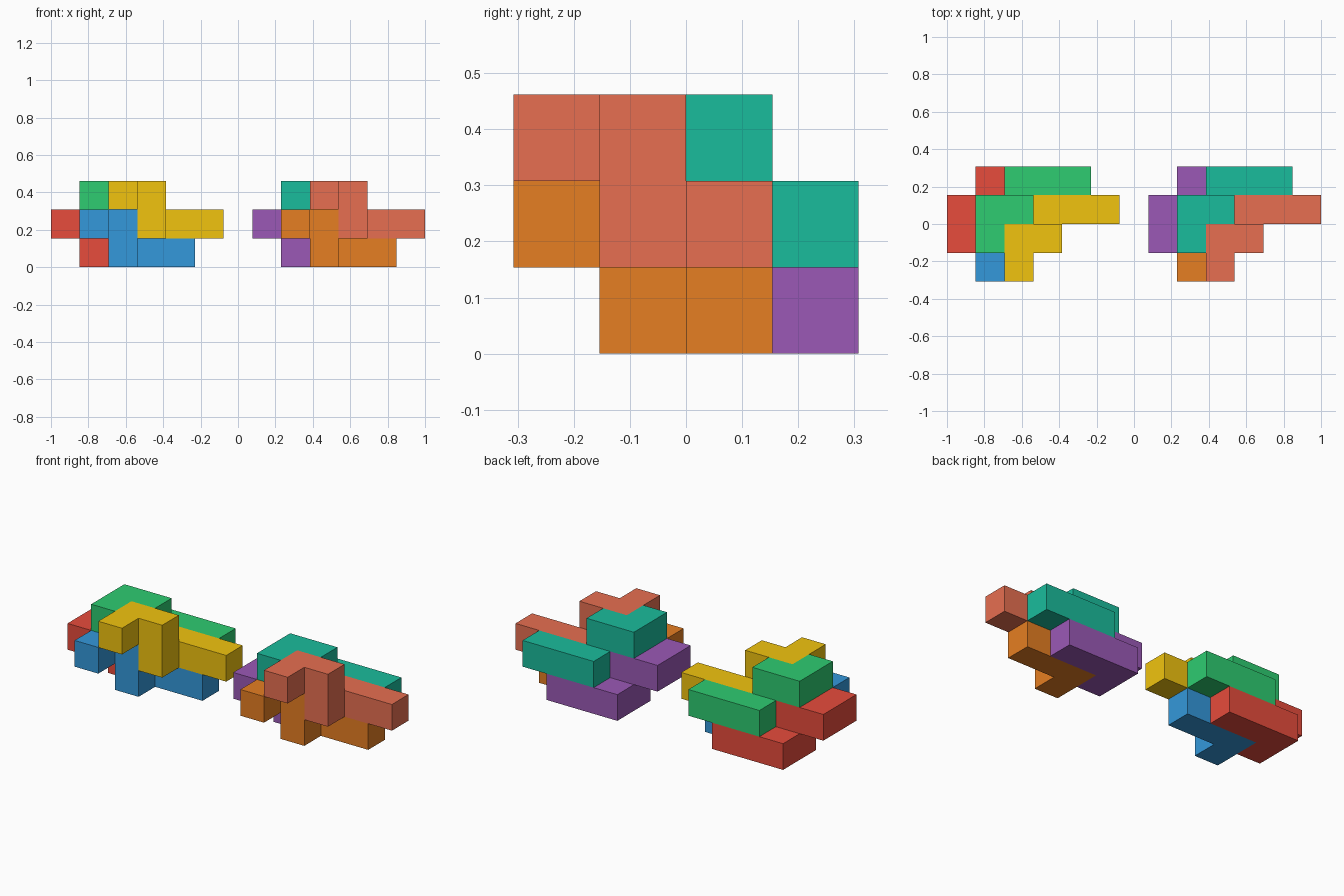
import bpy
import bmesh
import math
from mathutils import Vector

if "Cube" in bpy.data.objects:
    bpy.data.objects.remove(bpy.data.objects["Cube"])

U = 2 / 13  # edge of one cube cell

# One seven-cube piece; every piece is a shifted copy of it
PIECE = [(2, 0, 2), (2, 1, 2), (3, 1, 2), (3, 1, 1), (3, 2, 1), (4, 2, 1), (5, 2, 1)]
SHIFTS = {"upper_front": (0, 0, 0), "upper_back": (-1, 1, 0),
          "lower_front": (-1, 0, -1), "lower_back": (-2, 1, -1)}
CLUSTERS = {
    "left": (0, ["f1c40f", "2ecc71", "3498db", "e74c3c"]),
    "right": (7, ["e76f51", "1abc9c", "e67e22", "9b59b6"]),
}


def make_material(name, code):
    srgb = [int(code[i:i + 2], 16) / 255 for i in (0, 2, 4)]
    mat = bpy.data.materials.new(name)
    mat.diffuse_color = [((c + 0.055) / 1.055) ** 2.4 for c in srgb] + [1]
    mat.use_nodes = True
    mat.node_tree.nodes["Principled BSDF"].inputs["Base Color"].default_value = mat.diffuse_color
    return mat


def make_piece(name, cells, mat):
    bm = bmesh.new()
    cells = set(cells)
    # Outer faces only: skip any side shared with a neighbouring cell
    for cell in cells:
        for axis in range(3):
            for sign in (-1, 1):
                n = Vector((0, 0, 0))
                n[axis] = sign
                if tuple(int(c + d) for c, d in zip(cell, n)) in cells:
                    continue
                a = Vector((0, 0, 0))
                a[(axis + 1) % 3] = 0.5
                b = n.cross(a)
                mid = Vector(cell) + Vector((0.5, 0.5, 0.5)) + n * 0.5
                corners = (mid - a - b, mid + a - b, mid + a + b, mid - a + b)
                bm.faces.new([bm.verts.new((p.x * U - 1, (p.y - 2) * U, p.z * U))
                              for p in corners])
    bmesh.ops.remove_doubles(bm, verts=bm.verts, dist=1e-4)
    bmesh.ops.dissolve_limit(bm, angle_limit=math.radians(1),
                             verts=bm.verts, edges=bm.edges)
    bmesh.ops.recalc_face_normals(bm, faces=bm.faces)
    mesh = bpy.data.meshes.new(name)
    bm.to_mesh(mesh)
    bm.free()
    mesh.materials.append(mat)
    bpy.context.collection.objects.link(bpy.data.objects.new(name, mesh))


# Two identical clusters of four interlocking pieces
for side, (offset, colours) in CLUSTERS.items():
    for (part, (dx, dy, dz)), code in zip(SHIFTS.items(), colours):
        name = f"{side}_{part}_piece"
        cells = [(x + dx + offset, y + dy, z + dz) for x, y, z in PIECE]
        make_piece(name, cells, make_material(name + "_colour", code))
